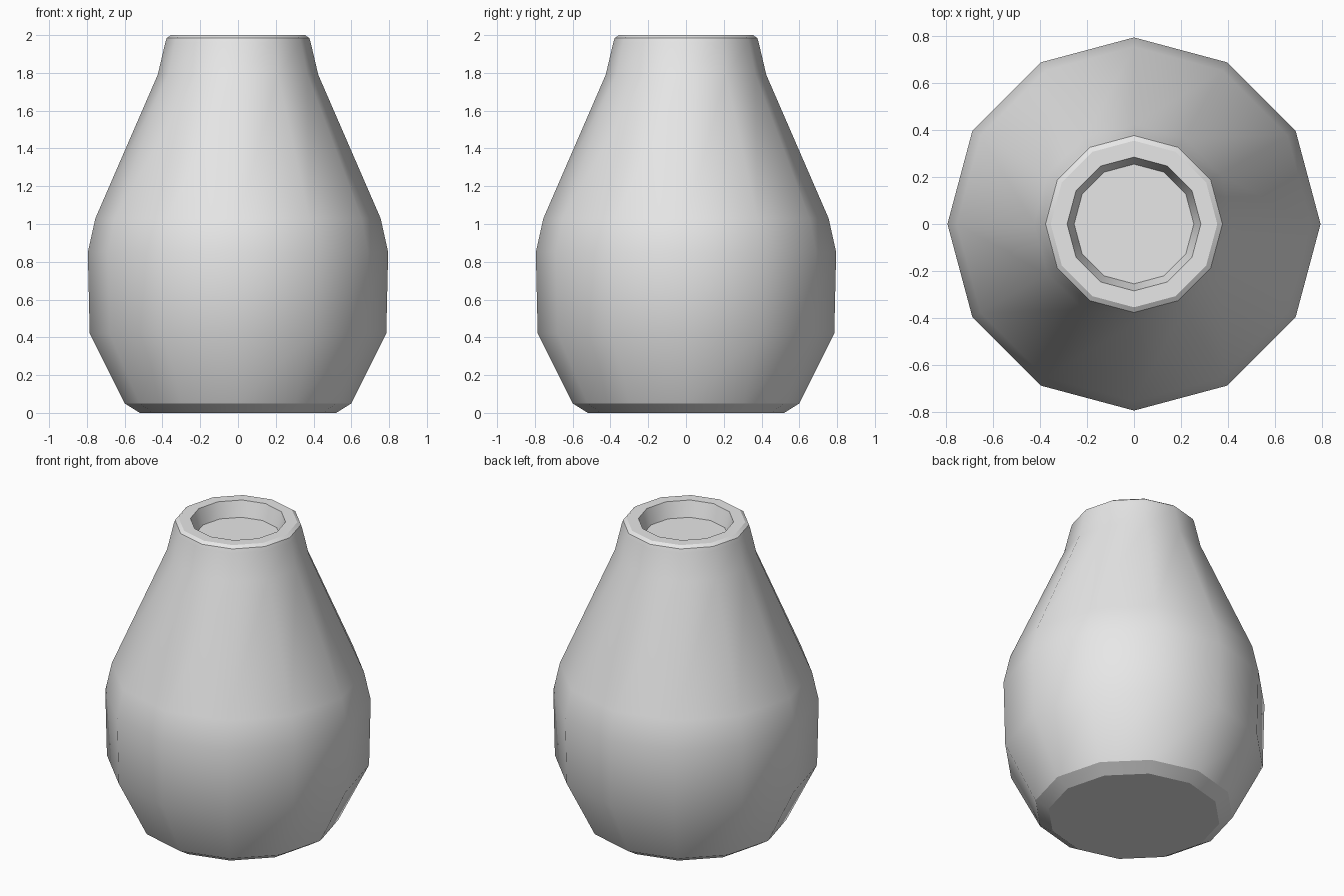
import bpy, bmesh, math

cube = bpy.data.objects.get("Cube")
if cube:
    bpy.data.objects.remove(cube, do_unlink=True)

SIDES = 12
# Radius and height, from the base up the outside, over the rim and down the mouth
PROFILE = [
    (0.52, 0.0), (0.60, 0.05), (0.785, 0.42), (0.795, 0.85), (0.755, 1.03),
    (0.425, 1.79), (0.385, 1.96), (0.377, 1.985), (0.355, 2.0),
    (0.285, 2.0), (0.255, 1.90),
]

# Single plain clay colour
clay = bpy.data.materials.new("light_grey_clay")
clay.use_nodes = True
clay.diffuse_color = (0.8, 0.8, 0.8, 1)
clay.node_tree.nodes["Principled BSDF"].inputs["Base Color"].default_value = (0.8, 0.8, 0.8, 1)

# Vase body: twelve-sided rings bridged along the profile
bm = bmesh.new()
rings = []
for radius, z in PROFILE:
    angles = [math.tau * i / SIDES for i in range(SIDES)]
    rings.append([bm.verts.new((radius * math.cos(a), radius * math.sin(a), z)) for a in angles])
for low, high in zip(rings, rings[1:]):
    for i in range(SIDES):
        j = (i + 1) % SIDES
        bm.faces.new((low[i], low[j], high[j], high[i]))

# Base underside and the shallow floor inside the mouth
bm.faces.new(rings[0][::-1])
bm.faces.new(rings[-1])

mesh = bpy.data.meshes.new("vase_body")
bm.to_mesh(mesh)
bm.free()
mesh.materials.append(clay)
vase = bpy.data.objects.new("vase_body", mesh)
bpy.context.collection.objects.link(vase)

# Soft shading around the body, crisp at the base, rim and mouth
bpy.ops.object.select_all(action='DESELECT')
vase.select_set(True)
bpy.context.view_layer.objects.active = vase
bpy.ops.object.shade_smooth_by_angle(angle=math.radians(30.5))
